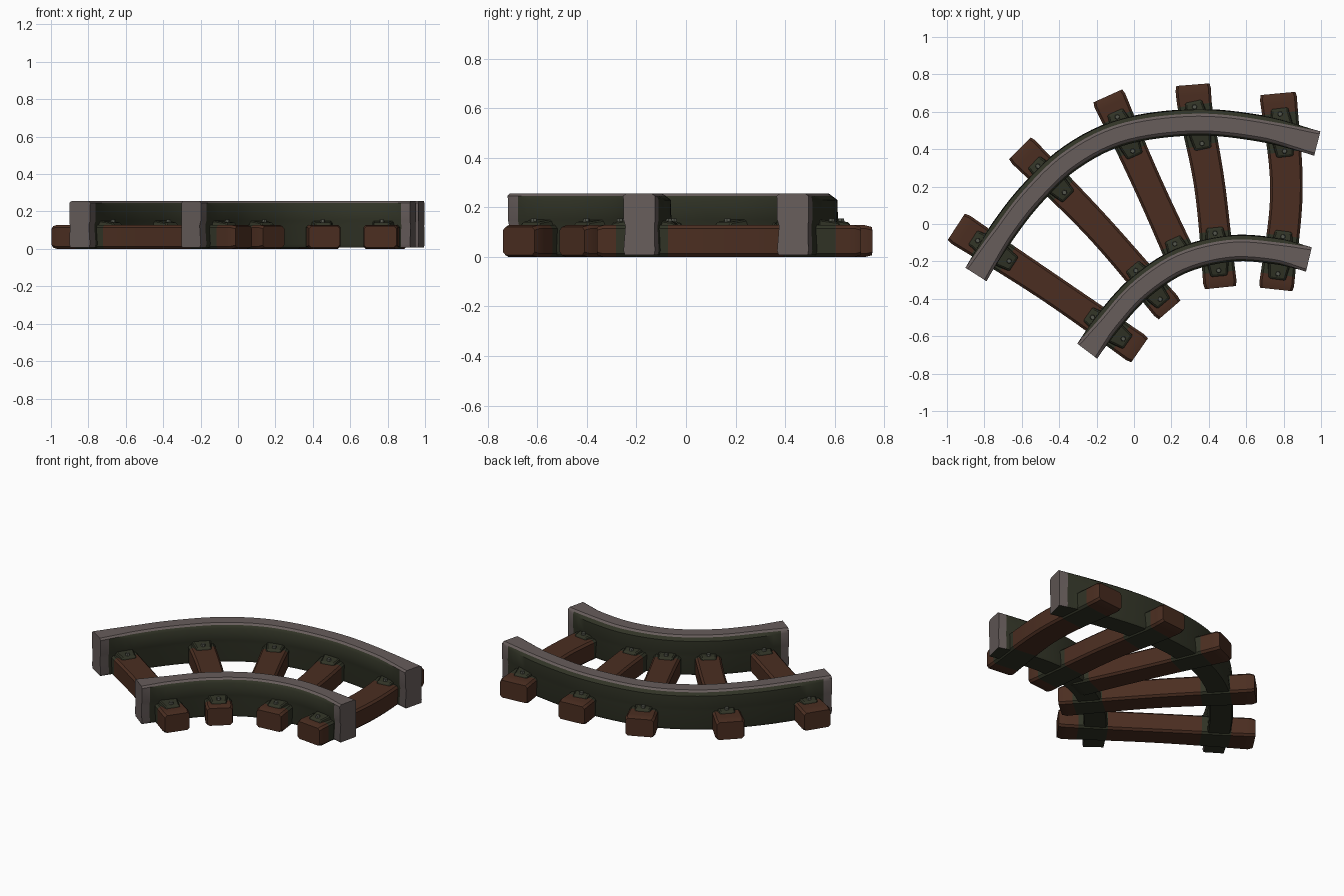
import bpy, bmesh, math
from mathutils import Vector, Matrix

if "Cube" in bpy.data.objects:
    bpy.data.objects.remove(bpy.data.objects["Cube"])


def material(name, rgb):
    m = bpy.data.materials.new(name)
    m.diffuse_color = (*rgb, 1)
    m.use_nodes = True
    m.node_tree.nodes["Principled BSDF"].inputs["Base Color"].default_value = m.diffuse_color
    return m


STEEL = material("worn steel", (0.135, 0.109, 0.105))
GREEN = material("dark green paint", (0.03, 0.033, 0.019))
WOOD = material("brown wood", (0.07, 0.027, 0.015))
BOLT = material("bolt grey", (0.09, 0.095, 0.075))


def spline(points, n):
    """Even samples along a smooth curve through the points."""
    p = [Vector(q) for q in points]
    p = [2 * p[0] - p[1]] + p + [2 * p[-1] - p[-2]]
    fine = []
    for i in range(1, len(p) - 2):
        a, b, c, d = p[i - 1:i + 3]
        for k in range(40):
            t = k / 40
            fine.append(0.5 * (2 * b + (c - a) * t + (2 * a - 5 * b + 4 * c - d) * t * t
                               + (3 * b - a - 3 * c + d) * t ** 3))
    fine.append(p[-2])
    lens = [0]
    for a, b in zip(fine, fine[1:]):
        lens.append(lens[-1] + (b - a).length)
    out, j = [], 0
    for k in range(n + 1):
        target = lens[-1] * k / n
        while j < len(fine) - 2 and lens[j + 1] < target:
            j += 1
        f = (target - lens[j]) / (lens[j + 1] - lens[j])
        out.append(fine[j].lerp(fine[j + 1], f))
    return out


def finish(name, bm, mats, angle=35):
    bmesh.ops.recalc_face_normals(bm, faces=bm.faces)
    me = bpy.data.meshes.new(name)
    bm.to_mesh(me)
    bm.free()
    for m in mats:
        me.materials.append(m)
    ob = bpy.data.objects.new(name, me)
    bpy.context.collection.objects.link(ob)
    bpy.ops.object.select_all(action='DESELECT')
    ob.select_set(True)
    bpy.context.view_layer.objects.active = ob
    bpy.ops.object.shade_smooth_by_angle(angle=math.radians(angle))
    return ob


def sweep(name, path, section, mats, rule):
    """section(t) gives (side, height) points; rule(segment, centre) gives a material index."""
    bm = bmesh.new()
    rings, n = [], len(path) - 1
    for i, p in enumerate(path):
        d = (path[min(i + 1, n)] - path[max(i - 1, 0)]).normalized()
        rings.append([bm.verts.new((p.x - d.y * s, p.y + d.x * s, z))
                      for s, z in section(i / n)])
    for i in range(n):
        for k in range(len(rings[0])):
            l = (k + 1) % len(rings[0])
            f = bm.faces.new((rings[i][k], rings[i][l], rings[i + 1][l], rings[i + 1][k]))
            f.material_index = rule(i, f.calc_center_median())
    for ring, i in ((rings[0], 0), (rings[-1], n - 1)):
        f = bm.faces.new(ring)
        f.material_index = rule(i, f.calc_center_median())
    return finish(name, bm, mats)


# Rails: full height, green sides, bare steel top and ends
def rail_section(t):
    e = max(0, 1 - min(t, 1 - t) / 0.12)      # ends flare into a square block
    top = 0.047 + 0.014 * e
    return [(-0.058, 0.008), (0.07 - 0.007 * e, 0.008), (0.078 - 0.012 * e, 0.025),
            (0.068 - 0.004 * e, 0.125), (0.076 - 0.009 * e, 0.15), (0.074 - 0.007 * e, 0.23),
            (top + 0.006, 0.246), (top - 0.008, 0.256), (-top + 0.008, 0.256),
            (-top - 0.006, 0.246), (-0.064, 0.23), (-0.064, 0.15), (-0.056, 0.125),
            (-0.064, 0.025)]


RAILS = {
    "outer_rail": ([(-0.845, -0.27), (-0.715, -0.07), (-0.555, 0.14), (-0.34, 0.345),
                    (-0.06, 0.485), (0.32, 0.537), (0.67, 0.505), (0.98, 0.43)], 40),
    "inner_rail": ([(-0.25, -0.68), (-0.13, -0.525), (0.03, -0.35), (0.25, -0.205),
                    (0.51, -0.138), (0.75, -0.15), (0.935, -0.19)], 28),
}
rail_paths = []
for name, (pts, n) in RAILS.items():
    path = spline(pts, n)
    rail_paths.append(path)
    sweep(name, path, rail_section, [GREEN, STEEL],
          lambda i, c, n=n: int(c.z > 0.245 or (i in (0, n - 1) and c.z > 0.012)))


# Clamp plate: tapered block lying along the sleeper, on one side of the rail
def clamp(name, centre, along, side):
    bm = bmesh.new()
    bmesh.ops.create_cube(bm, size=1)
    for v in bm.verts:
        high = v.co.z > 0
        near = v.co.x < 0
        x = 0.04 if near else (0.125 if high else 0.148)
        y = (0.068 if near else 0.054) - (0.012 if high else 0)
        v.co = (x, math.copysign(y, v.co.y), (0.152 if near else 0.14) if high else 0.09)
    d = along * side
    M = Matrix.Translation((centre.x, centre.y, 0)) @ Matrix.Rotation(math.atan2(d.y, d.x), 4, 'Z')
    bmesh.ops.bevel(bm, geom=bm.edges[:], offset=0.006, segments=1, affect='EDGES')
    bm.transform(M)
    finish(name, bm, [GREEN], 20)
    # Bolt head
    bm = bmesh.new()
    bmesh.ops.create_cone(bm, cap_ends=True, segments=6, radius1=0.017, radius2=0.012, depth=0.03)
    bm.transform(M @ Matrix.Translation((0.1, 0, 0.141)))
    finish(name + "_bolt", bm, [BOLT], 20)


# Sleepers: slightly waisted, chamfered timbers, painted where the rails cross
SLEEPERS = [
    ([(-0.95, -0.015), (-0.46, -0.335), (0.03, -0.675)], 0.182),
    ([(-0.61, 0.405), (-0.2, -0.01), (0.19, -0.46)], 0.178),
    ([(-0.14, 0.685), (0.07, 0.22), (0.27, -0.22)], 0.182),
    ([(0.315, 0.745), (0.33, 0.6), (0.405, 0.2), (0.462, -0.34)], 0.192),
    ([(0.77, 0.698), (0.815, 0.18), (0.76, -0.35)], 0.2),
]
for k, (pts, width) in enumerate(SLEEPERS, 1):
    path = spline(pts, 40)
    step = (path[1] - path[0]).length
    crossings = [min(((a - b).length, i) for i, a in enumerate(path) for b in rp)[1]
                 for rp in rail_paths]

    def section(t, width=width):
        end = min(t, 1 - t)
        pull = 0.007 if end < 0.001 else 0     # chamfered ends
        w = width / 2 - 0.01 * math.sin(math.pi * t) - 0.006 * t - pull
        b, lo, hi = 0.013, pull, 0.128 - pull
        return [(-w + b, lo), (w - b, lo), (w, lo + b), (w, hi - b),
                (w - b, hi), (-w + b, hi), (-w, hi - b), (-w, lo + b)]

    def paint(i, c, crossings=crossings, step=step):
        return int(min(abs(i + 0.5 - j) for j in crossings) * step < 0.098)

    sweep(f"sleeper_{k}", path, section, [WOOD, GREEN], paint)
    for i, rail in zip(crossings, ("outer", "inner")):
        along = (path[min(i + 1, 40)] - path[max(i - 1, 0)]).normalized()
        for side in (-1, 1):
            if k == 3 and rail == "inner" and side == 1:
                continue                        # this sleeper stops under the rail
            clamp(f"clamp_{k}_{rail}_{'in' if side > 0 else 'out'}", path[i], along, side)
